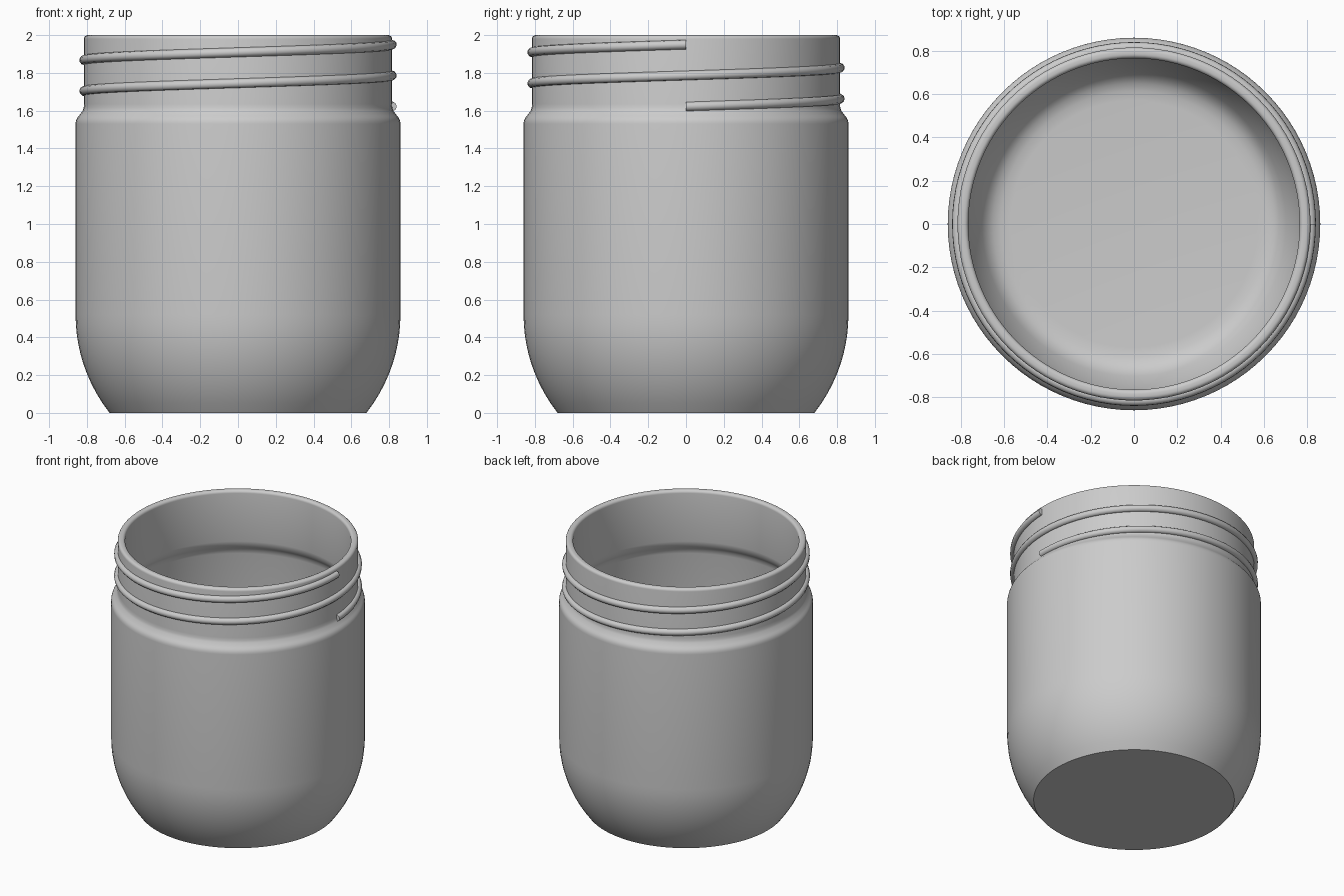
import bpy
import bmesh
from math import sin, cos, tau, pi, radians, sqrt

cube = bpy.data.objects.get("Cube")
if cube:
    bpy.data.objects.remove(cube, do_unlink=True)

GREY = (0.6, 0.6, 0.6, 1.0)
mat = bpy.data.materials.new("light grey")
mat.use_nodes = True
mat.diffuse_color = GREY
mat.node_tree.nodes["Principled BSDF"].inputs["Base Color"].default_value = GREY

BODY_R, NECK_R, WALL = 0.86, 0.815, 0.05
CURVE_TOP, CURVE_R = 0.52, 0.841


def arc(cx, cz, r, a0, a1, steps):
    """Points on a circular arc, angles in degrees."""
    angles = [radians(a0 + (a1 - a0) * i / steps) for i in range(steps + 1)]
    return [(cx + r * cos(a), cz + r * sin(a)) for a in angles]


def lower_wall(z, offset):
    """Point on the rounded lower wall, moved inwards by offset."""
    r = CURVE_R - offset
    return (BODY_R - CURVE_R + sqrt(r * r - (CURVE_TOP - z) ** 2), z)


def shade(obj, angle):
    bpy.ops.object.select_all(action='DESELECT')
    obj.select_set(True)
    bpy.context.view_layer.objects.active = obj
    bpy.ops.object.shade_smooth_by_angle(angle=radians(angle))


def lathe(name, profile, sides):
    """Spin a closed profile (radius, height) around z."""
    bm = bmesh.new()
    verts = [bm.verts.new((r, 0, z)) for r, z in profile]
    edges = [bm.edges.new(pair) for pair in zip(verts, verts[1:])]
    bmesh.ops.spin(bm, geom=verts + edges, cent=(0, 0, 0), axis=(0, 0, 1),
                   angle=tau, steps=sides, use_duplicate=False)
    bmesh.ops.remove_doubles(bm, verts=bm.verts, dist=1e-4)
    bmesh.ops.recalc_face_normals(bm, faces=bm.faces)
    mesh = bpy.data.meshes.new(name)
    bm.to_mesh(mesh)
    bm.free()
    obj = bpy.data.objects.new(name, mesh)
    bpy.context.collection.objects.link(obj)
    mesh.materials.append(mat)
    shade(obj, 30)
    return obj


# Jar: outside from the base up, over the rim, then down the inside
STEPS = 10
outside = [(0, 0)] + [lower_wall(CURVE_TOP * i / STEPS, 0) for i in range(STEPS + 1)]
shoulder = arc(BODY_R - 0.06, 1.53, 0.06, 0, 45, 4) + [(0.822, 1.6), (0.817, 1.615), (NECK_R, 1.635)]
rim = arc(NECK_R - 0.02, 1.98, 0.02, 0, 90, 5) + arc(NECK_R - WALL + 0.02, 1.98, 0.02, 90, 180, 5)
inner_shoulder = [(NECK_R - WALL, 1.62), (0.77, 1.59), (0.79, 1.56),
                  (0.804, 1.54), (BODY_R - WALL, 1.51)]
inside = [lower_wall(CURVE_TOP - (CURVE_TOP - 0.12) * i / STEPS, WALL) for i in range(STEPS + 1)]
floor = [(0.68, 0.088), (0.65, 0.066), (0.615, 0.054), (0.57, 0.05), (0, 0.05)]
lathe("jar_body", outside + shoulder + rim + inner_shoulder + inside + floor, 96)

# Screw thread: two rising turns around the neck
TURNS, PER_TURN = 2, 96
curve = bpy.data.curves.new("screw_thread", 'CURVE')
curve.dimensions = '3D'
curve.bevel_depth = 0.025
curve.bevel_resolution = 3
curve.use_fill_caps = True
spline = curve.splines.new('POLY')
count = TURNS * PER_TURN
spline.points.add(count)
for i, p in enumerate(spline.points):
    a = tau * i / PER_TURN
    p.co = (NECK_R * cos(a), NECK_R * sin(a), 1.622 + 0.328 * i / count, 1)
thread = bpy.data.objects.new("screw_thread", curve)
bpy.context.collection.objects.link(thread)
curve.materials.append(mat)
bpy.ops.object.select_all(action='DESELECT')
thread.select_set(True)
bpy.context.view_layer.objects.active = thread
bpy.ops.object.convert(target='MESH')
shade(bpy.context.view_layer.objects.active, 50)
